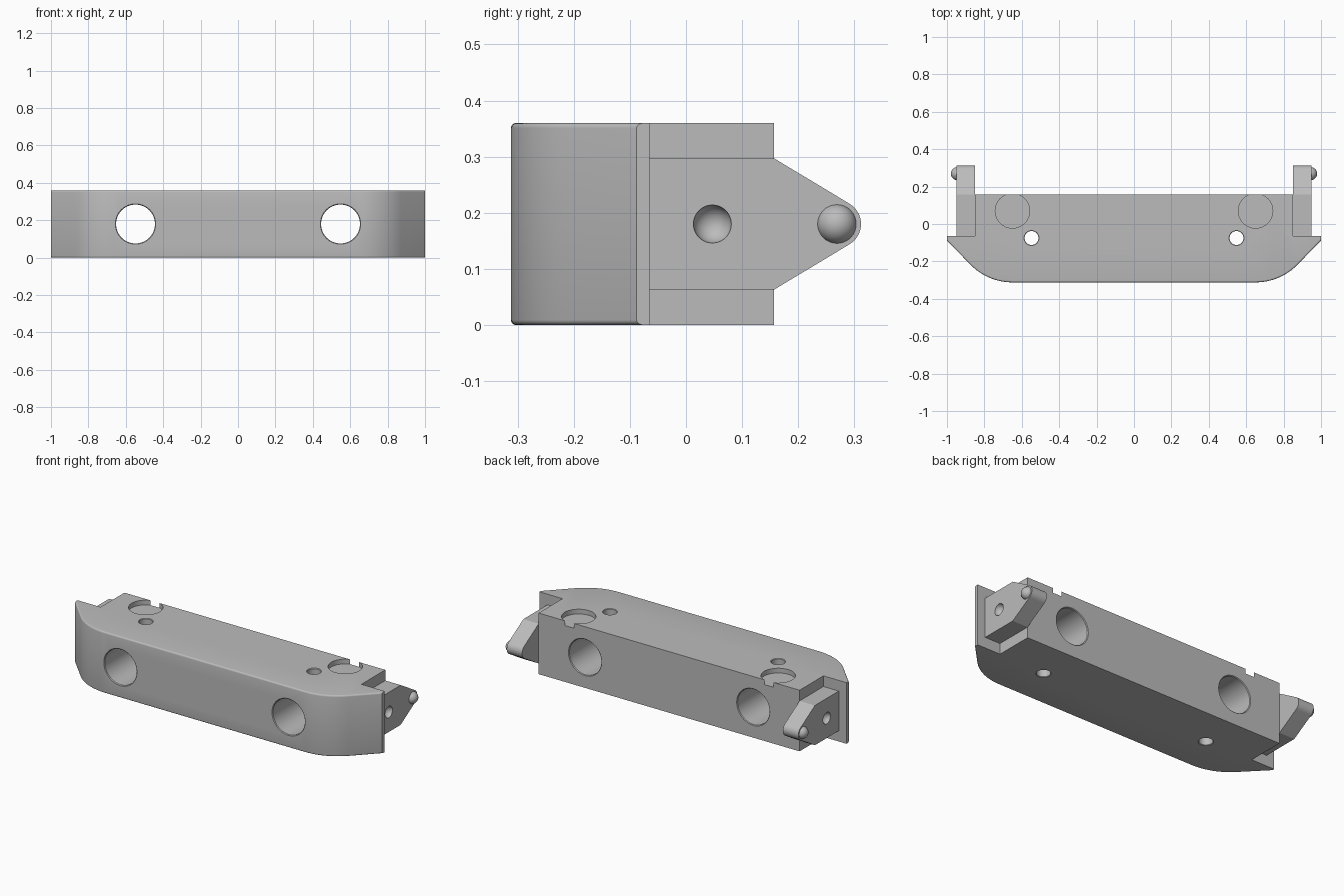
import bpy, bmesh
from math import sin, cos, pi, radians
from mathutils import Matrix, Vector

if "Cube" in bpy.data.objects:
    bpy.data.objects.remove(bpy.data.objects["Cube"])

HEIGHT = 0.36
MID = HEIGHT / 2
FRONT, BACK = -0.312, 0.157
BODY_X, FLANGE_Y = 0.85, -0.065

grey = bpy.data.materials.new("plain grey")
grey.use_nodes = True
grey.diffuse_color = (0.5, 0.5, 0.5, 1)
grey.node_tree.nodes["Principled BSDF"].inputs["Base Color"].default_value = (0.5, 0.5, 0.5, 1)


def make_object(name, bm):
    bmesh.ops.recalc_face_normals(bm, faces=bm.faces)
    mesh = bpy.data.meshes.new(name)
    bm.to_mesh(mesh)
    bm.free()
    mesh.materials.append(grey)
    obj = bpy.data.objects.new(name, mesh)
    bpy.context.collection.objects.link(obj)
    return obj


def extrude(points, offset):
    bm = bmesh.new()
    face = bm.faces.new([bm.verts.new(p) for p in points])
    top = bmesh.ops.extrude_face_region(bm, geom=[face])["geom"]
    moved = [v for v in top if isinstance(v, bmesh.types.BMVert)]
    bmesh.ops.translate(bm, verts=moved, vec=offset)
    return bm


def lathe(profile, matrix, steps=64):
    """Closed solid of revolution about local z from (radius, height) pairs."""
    bm = bmesh.new()
    rings = [[bm.verts.new((r * cos(2 * pi * i / steps), r * sin(2 * pi * i / steps), z))
              for i in range(steps)] for r, z in profile]
    for a, b in zip(rings, rings[1:]):
        for i in range(steps):
            j = (i + 1) % steps
            bm.faces.new((a[i], a[j], b[j], b[i]))
    bm.faces.new(rings[0])
    bm.faces.new(rings[-1])
    bm.transform(matrix)
    return bm


def hole_cutter(radius, half, lip, matrix):
    """Through hole with a small chamfer at both mouths."""
    wide = radius + 2 * lip
    return make_object("hole_cutter", lathe(
        [(wide, -half - lip), (radius, -half + lip),
         (radius, half - lip), (wide, half + lip)], matrix))


def ball(center, radius):
    bm = bmesh.new()
    bmesh.ops.create_uvsphere(bm, u_segments=40, v_segments=24, radius=radius,
                              matrix=Matrix.Translation(center))
    return bm


def activate(obj):
    bpy.ops.object.select_all(action="DESELECT")
    obj.select_set(True)
    bpy.context.view_layer.objects.active = obj


def cut(obj, cutters):
    activate(obj)
    for cutter in cutters:
        mod = obj.modifiers.new("cut", "BOOLEAN")
        mod.operation, mod.solver, mod.object = "DIFFERENCE", "EXACT", cutter
        bpy.ops.object.modifier_apply(modifier=mod.name)
        bpy.data.objects.remove(cutter)


def smooth(obj):
    activate(obj)
    bpy.ops.object.shade_smooth_by_angle(angle=radians(30))


# Body: bar with rounded front corners running out into thin side flanges
bend = 0.314
half_outline = [(0.65 + bend * sin(a), FRONT + bend * (1 - cos(a)))
                for a in (radians(45) * i / 12 for i in range(13))]
half_outline += [(1, -0.088), (1, FLANGE_Y), (BODY_X, FLANGE_Y), (BODY_X, BACK)]
outline = half_outline + [(-x, y) for x, y in reversed(half_outline)]
bm = extrude([(x, y, 0) for x, y in outline], (0, 0, HEIGHT))

# Soft rounding on the upper and lower front edges
rim = [e for e in bm.edges
       if abs(e.verts[0].co.z - e.verts[1].co.z) < 1e-5
       and all(v.co.y < FLANGE_Y - 0.01 for v in e.verts)]
bmesh.ops.bevel(bm, geom=rim, offset=0.009, segments=4, profile=0.5, affect="EDGES")
body = make_object("body", bm)

# Front-to-back bores, small vertical holes and shallow round pockets
cutters = []
for side in (-1, 1):
    bore = Matrix.Translation((side * 0.548, (FRONT + BACK) / 2, MID)) @ Matrix.Rotation(pi / 2, 4, "X")
    cutters.append(hole_cutter(0.104, (BACK - FRONT) / 2, 0.004, bore))
    cutters.append(hole_cutter(0.037, MID, 0.003, Matrix.Translation((side * 0.548, -0.075, MID))))
    pocket = Matrix.Translation((side * 0.65, 0.07, HEIGHT))
    cutters.append(make_object("pocket_cutter", lathe([(0.092, -0.028), (0.092, 0.03)], pocket)))
cut(body, cutters)
smooth(body)

# Side tabs with a rounded tip, a locating ball and a matching dimple
tip_y, tip_r, tab_h = 0.27, 0.042, 0.117
arc = [radians(-60 + 10 * i) for i in range(13)]
tab_outline = [(FLANGE_Y, MID - tab_h), (BACK, MID - tab_h)]
tab_outline += [(tip_y + tip_r * cos(a), MID + tip_r * sin(a)) for a in arc]
tab_outline += [(BACK, MID + tab_h), (FLANGE_Y, MID + tab_h)]
for side, label in ((1, "left"), (-1, "right")):
    tab = make_object(label + "_tab", extrude(
        [(side * BODY_X, y, z) for y, z in tab_outline], (side * 0.1, 0, 0)))
    cut(tab, [make_object("dimple_cutter", ball((side * 0.953, 0.047, MID), 0.034))])
    smooth(tab)
    smooth(make_object(label + "_locating_ball", ball((side * 0.944, 0.269, MID), 0.035)))
